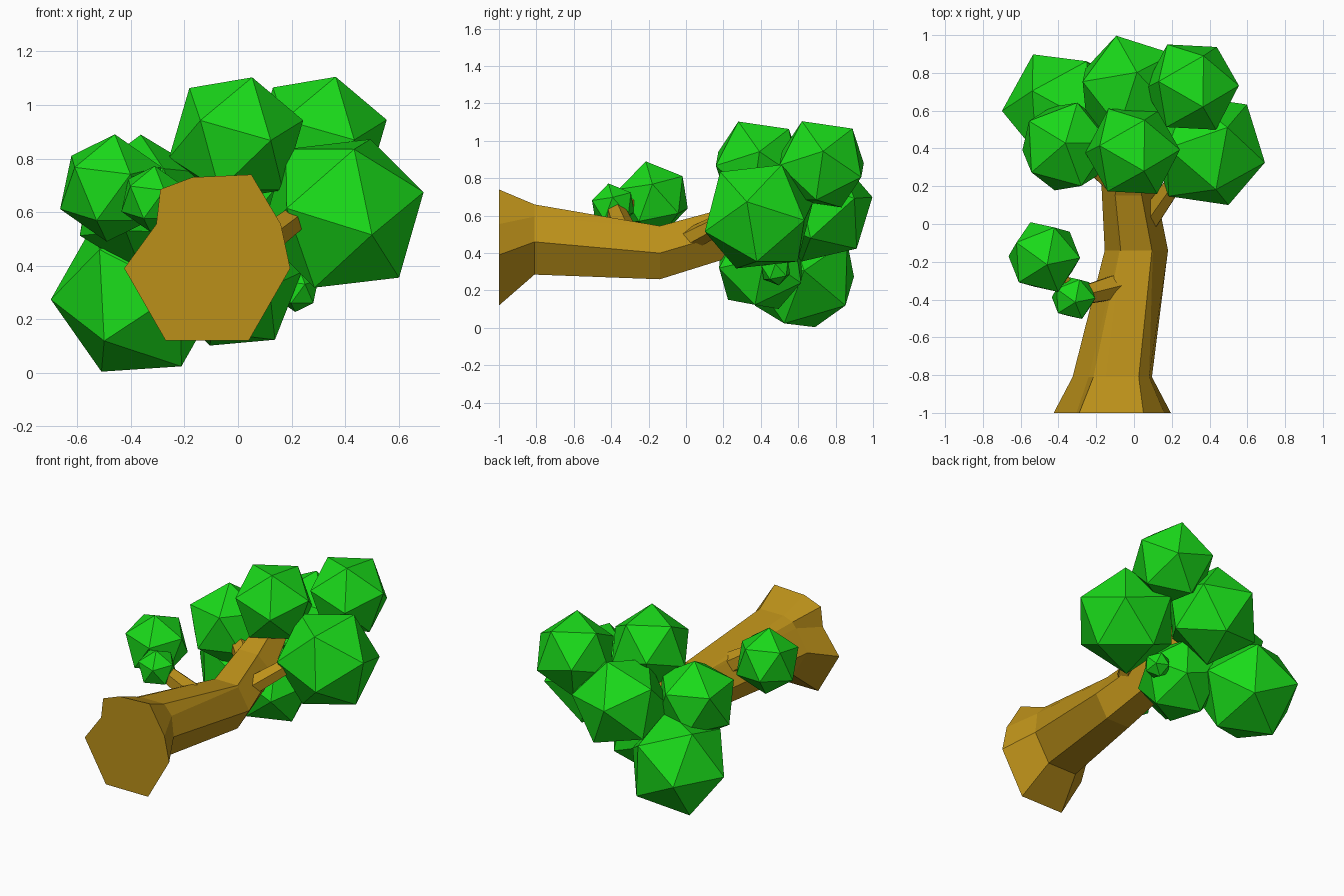
import bpy, bmesh
from mathutils import Vector, Matrix

if "Cube" in bpy.data.objects:
    bpy.data.objects.remove(bpy.data.objects["Cube"])


def material(name, rgb):
    m = bpy.data.materials.new(name)
    m.diffuse_color = (*rgb, 1)
    m.use_nodes = True
    m.node_tree.nodes["Principled BSDF"].inputs["Base Color"].default_value = m.diffuse_color
    return m


BARK = material("bark", (0.5, 0.28, 0.01))
LEAF = material("leaf", (0.01, 0.7, 0.01))


def finish(name, bm, mat):
    bmesh.ops.recalc_face_normals(bm, faces=bm.faces)
    me = bpy.data.meshes.new(name)
    bm.to_mesh(me)
    bm.free()
    me.materials.append(mat)
    ob = bpy.data.objects.new(name, me)
    bpy.context.collection.objects.link(ob)
    return ob


def loft(name, rings):
    """Flat-faced tube through rings of equal point count, capped."""
    bm = bmesh.new()
    loops = [[bm.verts.new(p) for p in ring] for ring in rings]
    n = len(loops[0])
    for a, b in zip(loops, loops[1:]):
        for i in range(n):
            j = (i + 1) % n
            bm.faces.new((a[i], a[j], b[j], b[i]))
    bm.faces.new(loops[0])
    bm.faces.new(loops[-1])
    return finish(name, bm, BARK)


def frame(u, v):
    u = Vector(u).normalized()
    w = u.cross(Vector(v)).normalized()
    return Matrix((u, w.cross(u), w)).transposed()


def leaf_ball(name, centre, radius, u, v):
    """Icosahedron turned so two neighbouring corners point along u and v."""
    bm = bmesh.new()
    bmesh.ops.create_icosphere(bm, subdivisions=1, radius=radius)
    edge = next(iter(bm.edges))
    a, b = (x.co.copy() for x in edge.verts)
    turn = frame(u, v) @ frame(a, b).transposed()
    bm.transform(Matrix.Translation(centre) @ turn.to_4x4())
    return finish(name, bm, LEAF)


def branch(name, start, end, r0, r1):
    """Tapered six-sided limb."""
    s, e = Vector(start), Vector(end)
    bm = bmesh.new()
    bmesh.ops.create_cone(bm, cap_ends=True, segments=6, radius1=r0, radius2=r1,
                          depth=(e - s).length)
    q = (e - s).to_track_quat('Z', 'Y').to_matrix().to_4x4()
    bm.transform(Matrix.Translation((s + e) / 2) @ q)
    return finish(name, bm, BARK)


# Trunk: (y, cross-section in x, z), flared hexagon with a root bump on top
sections = [
    (-1.0, [(-.17, .73), (.05, .74), (.16, .555), (.195, .39), (.04, .12),
            (-.27, .12), (-.425, .39), (-.305, .555), (-.29, .685)]),
    (-.81, [(-.15, .66), (.025, .66), (.08, .595), (.095, .46), (-.01, .285),
            (-.22, .285), (-.325, .46), (-.24, .60), (-.215, .635)]),
    (-.14, [(-.07, .545), (.095, .545), (.10, .535), (.18, .40), (.095, .26),
            (-.075, .26), (-.155, .40), (-.08, .53), (-.075, .54)]),
]
rings = [[(x, y, z) for x, z in pts] for y, pts in sections]
# upper trunk shrinks and leans up into the crown
for c, k in (((-.03, .20, .50), .85), ((-.03, .42, .66), .6)):
    rings.append([(c[0] + (x - .012) * k, c[1] - (z - .4) * k * .4, c[2] + (z - .4) * k)
                  for x, z in sections[2][1]])
loft("trunk", rings)

# Limbs
branch("right_branch", (.06, .00, .46), (.30, .34, .64), .065, .045)
branch("low_left_branch", (-.08, -.33, .50), (-.32, -.39, .66), .075, .05)
branch("left_twig", (-.30, -.38, .64), (-.45, -.20, .70), .035, .03)
branch("left_branch", (-.05, .18, .50), (-.34, .42, .62), .07, .05)
branch("inner_twig", (.02, .30, .40), (.22, .48, .31), .03, .02)

# Foliage
UP = ((.015, -.04, .20), (.19, -.005, .08))
CROWN = ((.06, -.105, .23), (.25, .01, .065))
for name, c, r, (u, v) in [
    ("foliage_bottom_left", (-.375, .615, .29), .325, ((-.135, .075, -.286), (-.32, -.015, -.02))),
    ("foliage_end", (-.02, .71, .64), .302, ((-.075, .29, .06), (.06, .21, -.22))),
    ("foliage_upper_right", (.305, .725, .875), .26, CROWN),
    ("foliage_upper_middle", (-.007, .385, .873), .26, CROWN),
    ("foliage_right", (.39, .39, .595), .32, ((.305, -.065, .08), (.105, .12, .275))),
    ("foliage_left", (-.36, .41, .63), .26, ((.235, .02, .12), (.04, .02, .25))),
    ("foliage_underside", (-.02, .40, .33), .262, ((-.09, .10, -.24), (.15, -.03, -.195))),
    ("foliage_low_large", (-.475, -.175, .69), .205, UP),
    ("foliage_low_small", (-.32, -.39, .65), .125, UP),
    ("foliage_tiny", (.22, .48, .31), .085, UP),
]:
    leaf_ball(name, c, r, u, v)
